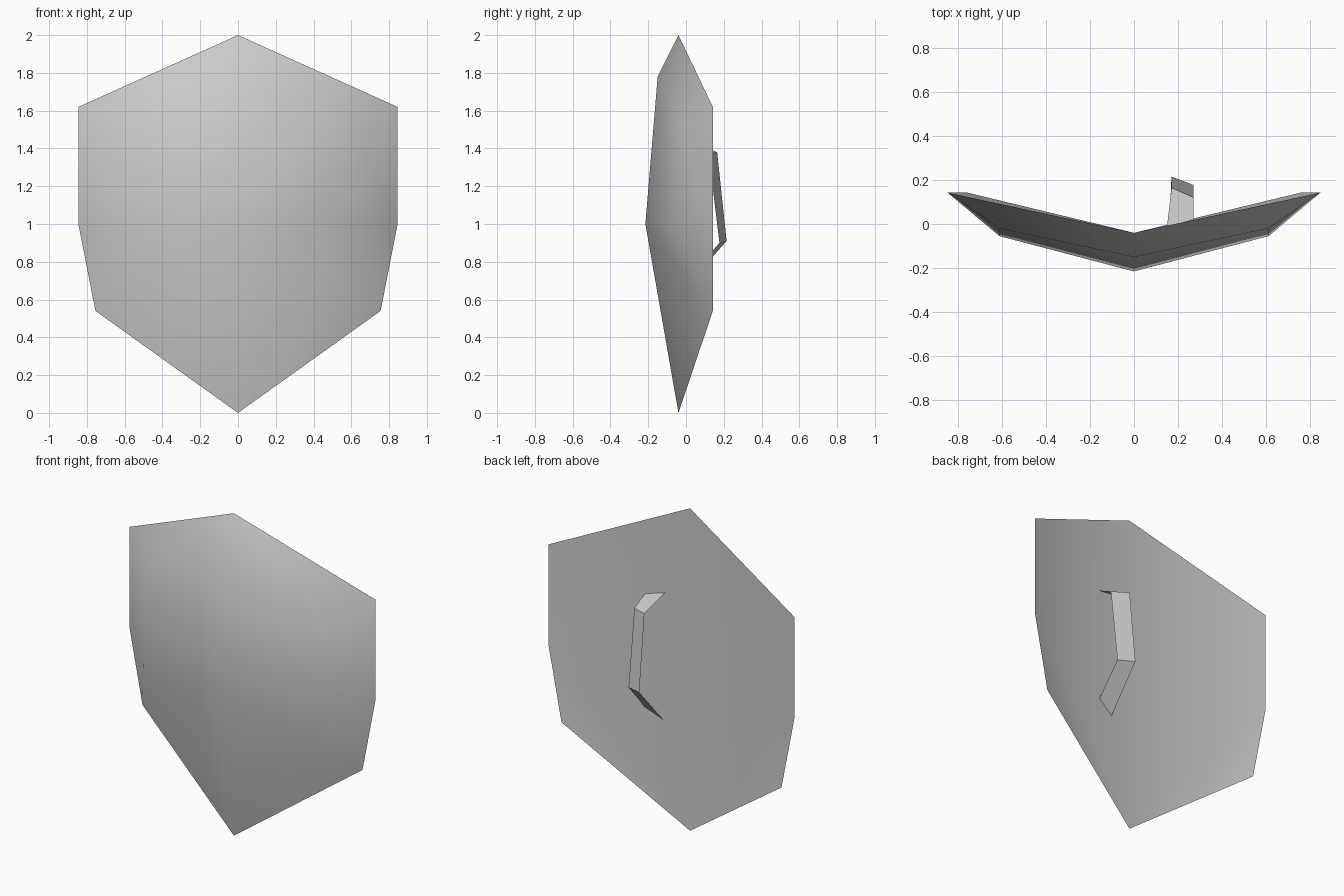
import bpy
import math

cube = bpy.data.objects.get("Cube")
if cube:
    bpy.data.objects.remove(cube, do_unlink=True)

grey = bpy.data.materials.new("plain_grey")
grey.use_nodes = True
grey.diffuse_color = (0.6, 0.6, 0.6, 1)
grey.node_tree.nodes["Principled BSDF"].inputs["Base Color"].default_value = (0.6, 0.6, 0.6, 1)


def make_part(name, verts, faces):
    mesh = bpy.data.meshes.new(name)
    mesh.from_pydata(verts, [], faces)
    mesh.materials.append(grey)
    part = bpy.data.objects.new(name, mesh)
    bpy.context.collection.objects.link(part)
    bpy.ops.object.select_all(action="DESELECT")
    part.select_set(True)
    bpy.context.view_layer.objects.active = part
    return part


# Left half of the shield: centre line, rim, then the raised front
centre = [(0, -0.04, 2), (0, -0.15, 1.78), (0, -0.215, 1), (0, -0.04, 0)]
rim = [(0.845, 0.142, 1.62), (0.845, 0.142, 1), (0.755, 0.142, 0.54)]
raised = [(0.61, -0.02, 1.5), (0.61, -0.055, 1)]
faces = [
    (0, 1, 7, 4),                               # top bevel
    (1, 2, 8, 7),                               # front
    (2, 3, 6, 8),                               # lower front
    (7, 8, 5, 4), (8, 6, 5),                    # side bevel
    (0, 4, 5), (0, 5, 3), (5, 6, 3),            # back
]
shield = make_part("shield_body", centre + rim + raised, faces)
mirror = shield.modifiers.new("mirror", "MIRROR")
mirror.use_clip = True
bpy.ops.object.modifier_apply(modifier="mirror")
bpy.ops.object.mode_set(mode="EDIT")
bpy.ops.mesh.select_all(action="SELECT")
bpy.ops.mesh.normals_make_consistent(inside=False)
bpy.ops.object.mode_set(mode="OBJECT")
bpy.ops.object.shade_smooth_by_angle(angle=math.radians(65))

# Grip strap: a thin bent ribbon fixed to the back
inner_edge = [(0.15, -0.01, 1.45), (0.17, 0.165, 1.38), (0.17, 0.215, 0.91), (0.16, -0.005, 0.66)]
outer_edge = [(0.27, 0.02, 1.42), (0.27, 0.12, 1.37), (0.27, 0.177, 0.9), (0.27, 0.02, 0.72)]
ribbon = [(i, i + 1, i + 5, i + 4) for i in range(3)]
make_part("grip_strap", inner_edge + outer_edge, ribbon)
bpy.ops.object.shade_smooth_by_angle(angle=math.radians(30))
